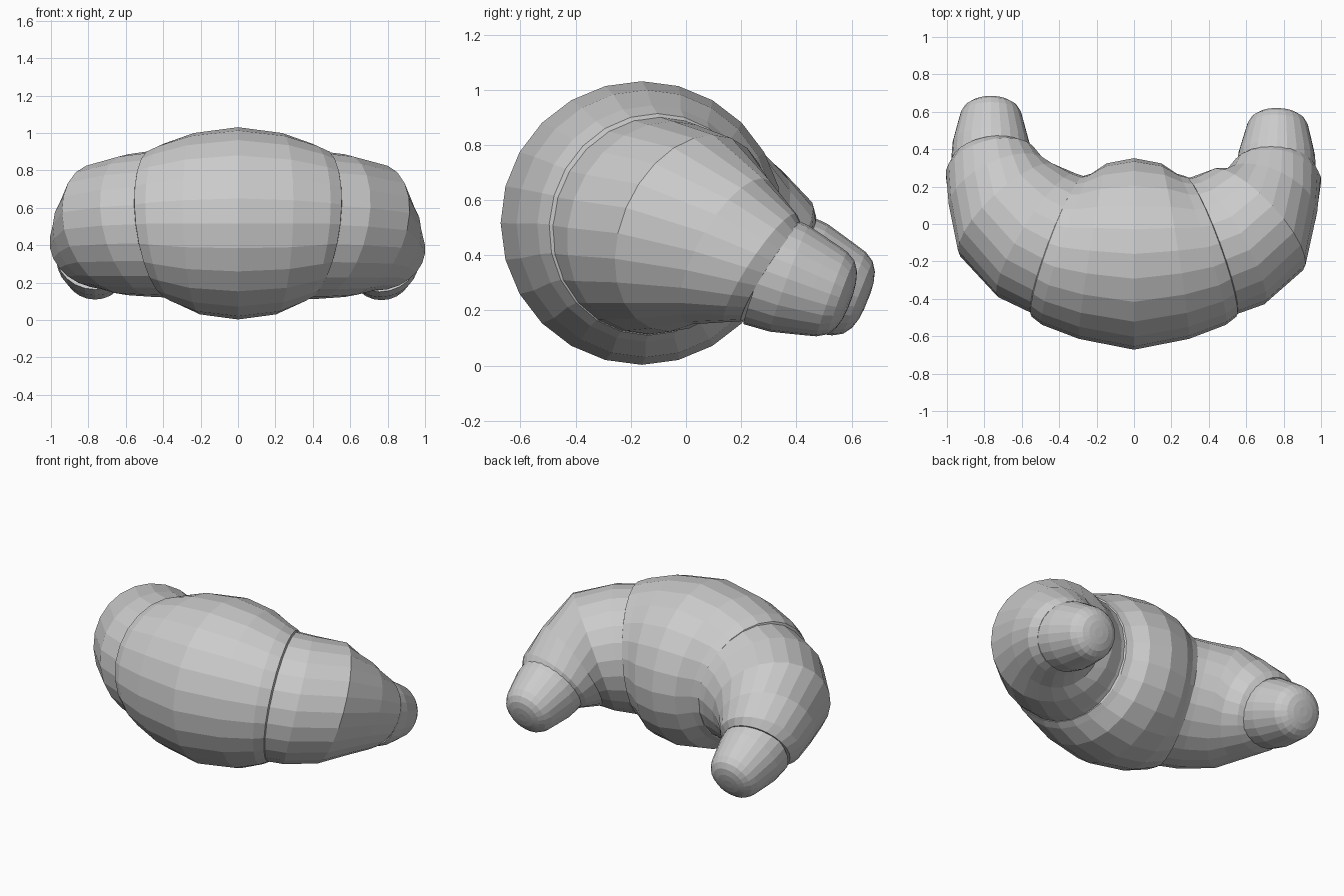
import bpy, bmesh
from math import sin, cos, pi, radians
from mathutils import Vector

if "Cube" in bpy.data.objects:
    bpy.data.objects.remove(bpy.data.objects["Cube"])

SIDES = 24


def ring_points(x, y, z, yaw, pitch, rw, rh):
    """Elliptical section facing a heading (yaw) and dipping down (pitch)."""
    a, p = radians(yaw), radians(pitch)
    n = Vector((cos(a) * cos(p), sin(a) * cos(p), -sin(p)))
    side = Vector((sin(a), -cos(a), 0))
    up = side.cross(n)
    c = Vector((x, y, z))
    return [c + side * rw * cos(2 * pi * i / SIDES) + up * rh * sin(2 * pi * i / SIDES)
            for i in range(SIDES)]


def tube(name, rings, mirror=False):
    """Closed skin through a row of sections."""
    bm = bmesh.new()
    rows = []
    for r in rings:
        pts = ring_points(*r)
        if mirror:
            pts = [Vector((-p.x, p.y, p.z)) for p in pts]
        rows.append([bm.verts.new(p) for p in pts])
    for a, b in zip(rows, rows[1:]):
        for i in range(SIDES):
            j = (i + 1) % SIDES
            bm.faces.new((a[i], a[j], b[j], b[i]))
    bm.faces.new(rows[0])
    bm.faces.new(rows[-1])
    bmesh.ops.recalc_face_normals(bm, faces=bm.faces)
    me = bpy.data.meshes.new(name)
    bm.to_mesh(me)
    bm.free()
    ob = bpy.data.objects.new(name, me)
    bpy.context.collection.objects.link(ob)
    return ob


# thick middle roll
half = [(0.22, -0.145, 0.515, 9, 2, 0.475, 0.485),
        (0.36, -0.135, 0.515, 18, 5, 0.425, 0.43),
        (0.41, -0.12, 0.512, 20, 7, 0.40, 0.405),
        (0.43, -0.11, 0.51, 21, 8, 0.34, 0.34)]
left = [(-x, y, z, -a, -p, w, h) for x, y, z, a, p, w, h in reversed(half)]
tube("middle_roll", left + [(0, -0.16, 0.517, 0, 0, 0.512, 0.514)] + half)

# tapering shoulders and rounded tips, one set for each end
right_shoulder = [(0.36, -0.13, 0.51, 20, 7, 0.395, 0.40),
                  (0.50, -0.09, 0.50, 30, 12, 0.392, 0.395),
                  (0.655, 0.02, 0.48, 43, 18, 0.365, 0.375),
                  (0.725, 0.15, 0.415, 64, 28, 0.275, 0.30),
                  (0.765, 0.27, 0.355, 78, 33, 0.24, 0.235),
                  (0.77, 0.31, 0.335, 82, 32, 0.205, 0.205)]
left_shoulder = [(0.36, -0.13, 0.515, 20, 7, 0.395, 0.40),
                 (0.52, -0.06, 0.505, 32, 12, 0.39, 0.39),
                 (0.67, 0.07, 0.485, 47, 18, 0.355, 0.37),
                 (0.725, 0.20, 0.435, 63, 26, 0.29, 0.31),
                 (0.765, 0.32, 0.385, 74, 31, 0.25, 0.25),
                 (0.77, 0.36, 0.365, 80, 31, 0.21, 0.21)]
tube("right_shoulder", right_shoulder)
tube("left_shoulder", left_shoulder, True)

# distance along the tip, radius
tip = [(0.0, 0.212), (0.10, 0.205), (0.20, 0.18), (0.265, 0.163),
       (0.30, 0.142), (0.322, 0.11), (0.333, 0.07), (0.337, 0.03)]


def tip_rings(x, y, z, yaw, pitch):
    a, p = radians(yaw), radians(pitch)
    return [(x + d * cos(a) * cos(p), y + d * sin(a) * cos(p), z - d * sin(p),
             yaw, pitch, r, r) for d, r in tip]


tube("right_tip", tip_rings(0.76, 0.28, 0.35, 88, 20))
tube("left_tip", tip_rings(0.765, 0.345, 0.36, 90, 22), True)
